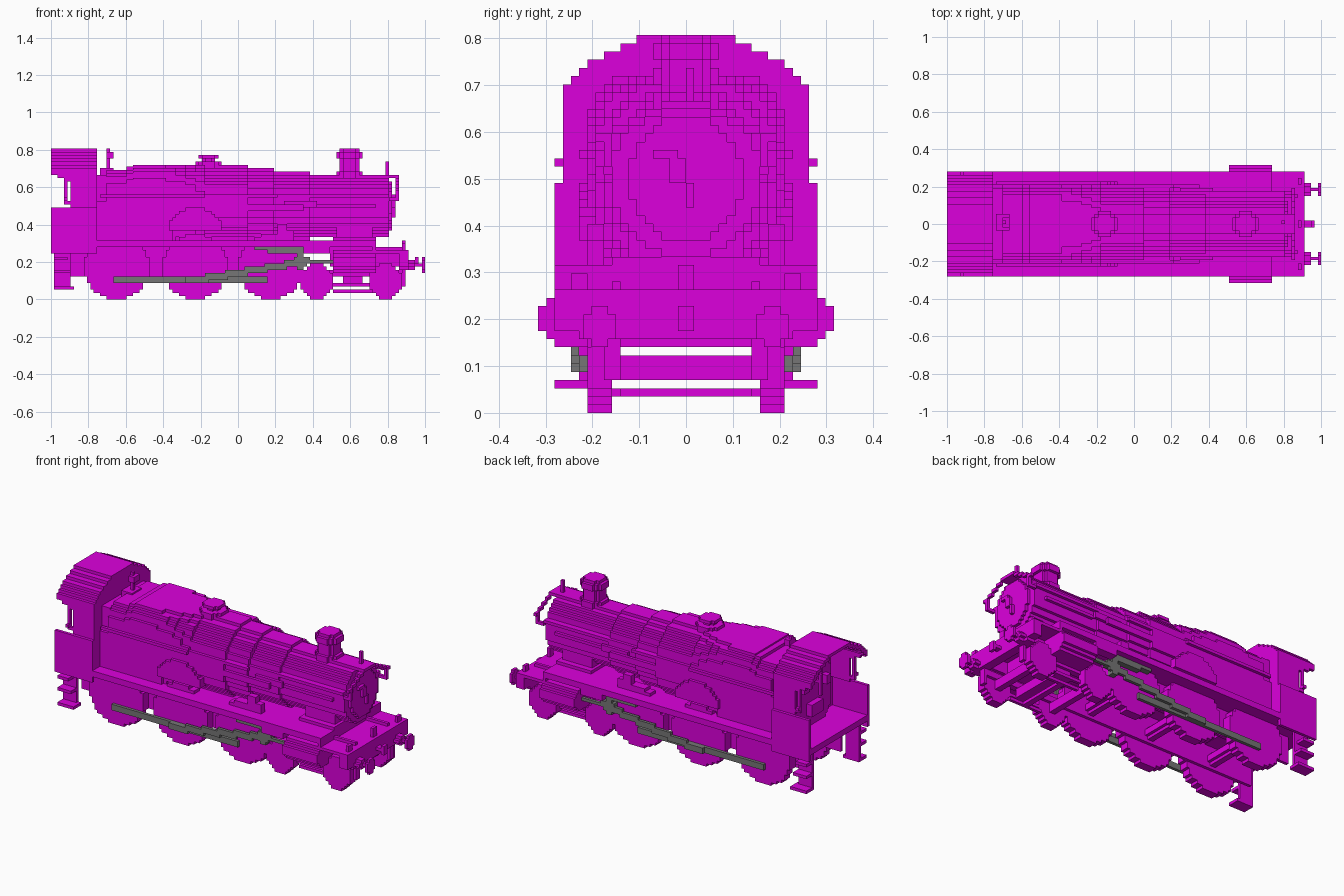
import bpy
import bmesh

V = 2 / 114  # edge length of one block

cube = bpy.data.objects.get("Cube")
if cube:
    bpy.data.objects.remove(cube)


def material(name, colour):
    m = bpy.data.materials.new(name)
    m.use_nodes = True
    m.diffuse_color = colour
    m.node_tree.nodes["Principled BSDF"].inputs["Base Color"].default_value = colour
    return m


magenta = material("magenta", (0.72, 0, 0.72, 1))
grey = material("grey", (0.18, 0.18, 0.18, 1))


def part(name, boxes, mirror=False, mat=magenta):
    """One object made of boxes (x0, x1, y0, y1, z0, z1) in block units."""
    bm = bmesh.new()
    if mirror:
        boxes = boxes + [(a, b, -d, -c, e, f) for a, b, c, d, e, f in boxes]
    for a, b, c, d, e, f in boxes:
        made = bmesh.ops.create_cube(bm, size=1)["verts"]
        bmesh.ops.scale(bm, verts=made, vec=((b - a) * V, (d - c) * V, (f - e) * V))
        bmesh.ops.translate(bm, verts=made,
                            vec=((a + b) * V / 2, (c + d) * V / 2, (e + f) * V / 2))
    mesh = bpy.data.meshes.new(name)
    bm.to_mesh(mesh)
    bm.free()
    mesh.materials.append(mat)
    obj = bpy.data.objects.new(name, mesh)
    bpy.context.collection.objects.link(obj)
    return obj


def stepped(axis, a0, a1, cu, cv, ru, rv=None, power=2):
    """Blocky round section along an axis; equal rows are merged."""
    rv = rv or ru
    rows = []
    v = cv - rv
    while v < cv + rv - 0.01:
        t = abs(v + 0.5 - cv) / rv
        half = round(ru * max(0, 1 - t ** power) ** (1 / power))
        if rows and rows[-1][0] == half:
            rows[-1][2] = v + 1
        else:
            rows.append([half, v, v + 1])
        v += 1
    out = []
    for half, v0, v1 in rows:
        if half:
            u = (cu - half, cu + half)
            out.append({"x": (a0, a1, *u, v0, v1),
                        "y": (*u, a0, a1, v0, v1),
                        "z": (*u, v0, v1, a0, a1)}[axis])
    return out


# Footplate, front deck and frames
part("footplate", [(-57, 42, -16, 16, 16, 18), (42, 52, -16, 16, 14, 15),
                   (41, 42, -16, 16, 14, 18)])
part("motion_brackets", [(20, 28, 13, 16, 14, 16)], True)
part("frames", [(-52, 20, 8, 9, 7, 16), (20, 28, 8, 9, 14, 16),
                (28, 50, 8, 9, 10, 16)], True)

# Driving wheels, axles and splashers
for label, cx in (("rear", -37), ("middle", -13), ("front", 10)):
    part(label + "_driving_wheels", stepped("y", 9, 12, cx, 10, 10), True)
    part(label + "_driving_axle", stepped("y", -9, 9, cx, 10, 2))
part("splashers", [b for b in stepped("y", 9, 13, -13, 18, 9, 10) if b[4] >= 18], True)

# Leading bogie
for label, cx in (("rear", 24), ("front", 45)):
    part(label + "_bogie_wheels", stepped("y", 9, 12, cx, 5.5, 5, 5.5), True)
    part(label + "_bogie_axle", [(cx - 1, cx + 1, -9, 9, 4, 7)])
part("bogie_frame", [(20, 50, 8, 9, 7, 9), (29, 41, 9, 10, 7, 8),
                     (29, 41, 9, 10, 4, 5), (29, 41, 8, 9, 2, 3)], True)
part("bogie_crossbar", [(32, 38, -9, 9, 4, 7), (34, 36, -9, 9, 2, 3)])

# Cylinders and smokebox saddle
part("cylinders", stepped("x", 29, 42, 13, 11.5, 5, 3.5), True)
part("saddle", [(29, 42, -9, 9, 10, 19), (30, 41, -7, 7, 19, 22)])

# Firebox with square shoulders, easing into the tapered boiler
firebox = [(-43, -40, -11, 11, 18, 38)]
for x0, x1, top in ((-40, -34, 39.5), (-34, -32, 40.5), (-32, -22, 41)):
    firebox += stepped("x", x0, x1, 0, top - 12.5, 12, 12.5, 5)
firebox.append((-43, -20, -12, 12, 18, 30))
part("firebox", firebox)
shoulder = []
for i in range(4):
    shoulder += stepped("x", -22 + 3 * i, -19 + 3 * i, 0, 28.5, 12, 12.5, 4 - i / 2)
part("firebox_shoulder", shoulder)
boiler = []
for x0, x1, r in ((-10, 3, 12.5), (3, 11, 11.5), (11, 22, 10.5), (22, 28, 9.5)):
    boiler += stepped("x", x0, x1, 0, 28.5, r - 0.5, r)
part("boiler", boiler)
part("smokebox", stepped("x", 28, 46, 0, 28.5, 9, 9.5))
part("smokebox_door", stepped("x", 46, 47, 0, 28.5, 7, 7.5))
part("door_handle", [(47, 48, -4, -1, 31, 32), (47, 48, -2, 0, 28, 31),
                     (47, 48, 0, 1, 25, 28)])

# Boiler fittings
part("chimney", stepped("z", 36, 46, 34, 0, 3)
     + stepped("z", 43, 45, 34, 0, 4) + stepped("z", 37, 39, 34, 0, 4))
part("safety_valve", stepped("z", 40, 43, -9, 0, 2)
     + stepped("z", 43, 44, -9, 0, 3) + stepped("z", 40, 42, -9, 0, 4))
part("whistle", [(-40, -39, 0, 1, 38, 46), (-40, -38, -1, 2, 43, 45),
                 (-42, -38, -2, 3, 38, 40)])
part("side_rails", [(-42, -10, 12, 13, 31, 32), (-10, 12, 11, 12, 31, 32),
                    (12, 46, 9, 10, 31, 32)], True)
part("ejector_pipe", [(-4, 20, 11, 12, 27, 29), (14, 24, 10, 11, 28, 30),
                      (24, 42, 9, 10, 28, 29)], True)

# Curved rail over the smokebox front, with its brackets
rail = [(48, 49, 9, 10, 30, 33)]
rail += [(48, 49, 9 - 2 * i, 10 - 2 * i + 1, 33 + i, 34 + i) for i in range(4)]
part("front_rail", rail + [(46, 49, 9, 10, 30, 31), (46, 49, 0, 3, 37, 38)], True)
part("top_lamp_iron", [(45, 46, 0, 1, 37, 42), (44, 47, -2, 2, 37, 38)])

# Cab: side sheets, front wall and stepped roof
part("cab_sides", [(-57, -43, 15, 16, 14, 28), (-51, -43, 14, 15, 28, 38),
                   (-53, -43, 14, 15, 36, 38), (-55, -43, 14, 15, 37, 38),
                   (-57, -43, 14, 15, 38, 40)], True)
arc = (15, 14, 13, 12, 10, 8, 6)
part("cab_roof", [(-57, -43, max(0, arc[min(i + 1, 6)] - 1) if i < 6 else 0, w,
                   39 + i, 40 + i) for i, w in enumerate(arc)], True)
part("cab_front", [(-44, -43, -w, w, 39 + i, 40 + i) for i, w in enumerate(arc)]
     + [(-44, -43, -15, 15, 18, 39)])
part("cab_handrails", [(-53, -52, 14, 15, 29, 36), (-53, -52, 15, 16, 30, 31),
                       (-52, -51, 14, 15, 29, 30)], True)
part("backhead", stepped("x", -47, -44, 0, 28, 10, 10, 4) + [(-49, -47, -3, 3, 22, 26)])
part("cab_controls", [(-50, -47, 0, 1, 33, 34), (-51, -50, 0, 1, 29, 36),
                      (-49, -47, -7, -5, 30, 33), (-49, -47, 4, 7, 31, 35),
                      (-48, -47, -4, -2, 34, 37)])

# Cab steps
part("cab_steps", [(-56, -51, 12, 13, 3, 16), (-56, -52, 13, 16, 12, 13),
                   (-56, -51, 13, 16, 8, 9), (-56, -50, 12, 16, 3, 4)], True)

# Fittings on the footplate
part("footplate_boxes", [(12, 15, 10, 12, 18, 23), (15, 17, 10, 12, 18, 21),
                         (9, 12, 11, 12, 18, 20)], True)
part("front_lamp_irons", [(50, 51, 12, 14, 15, 17)], True)
part("centre_lamp_iron", [(50, 51, -1, 1, 15, 18)])

# Buffer beam, buffers, coupling and guard irons
part("buffer_beam", [(49, 52, -16, 16, 10, 14), (49, 52, -13, 13, 9, 10)])
part("buffers", stepped("x", 52, 54, 10.5, 10.5, 1.5) + [(54, 56, 10, 11, 10, 11)]
     + stepped("x", 56, 57, 10.5, 10.5, 2.5), True)
part("coupling_hook", [(52, 55, -1, 1, 11, 12), (54, 55, -1, 1, 10, 13)])
part("guard_irons", [(50, 51, 8, 10, 4, 10)], True)

# Grey running gear
part("coupling_rods", [(-38, 9, 12, 13, 5, 7)], True, grey)
part("connecting_rods", [(-16 + 6 * i, -9 + 6 * i, 13, 14, 5 + i, 7 + i)
                         for i in range(6)], True, grey)
part("crossheads", [(18, 20, 12, 14, 9, 16), (17, 22, 12, 14, 11, 13)], True, grey)
part("slide_bars", [(5, 20, 12, 14, 15, 16), (9, 18, 12, 14, 14, 15)], True, grey)
part("piston_rods", [(20, 29, 13, 14, 11, 12)], True, grey)
